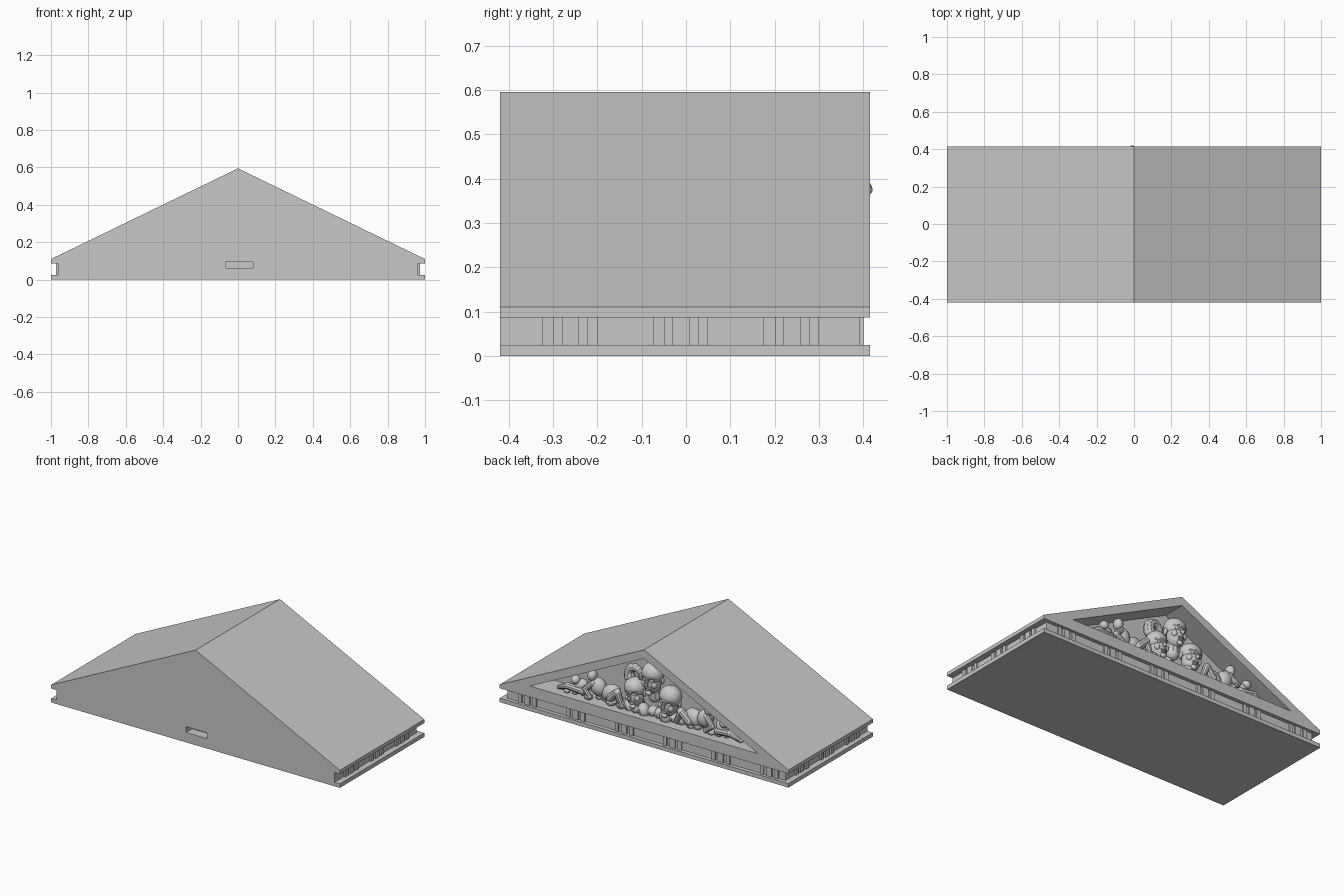
import bpy, bmesh, math, random
from mathutils import Matrix, Vector

if "Cube" in bpy.data.objects:
    bpy.data.objects.remove(bpy.data.objects["Cube"], do_unlink=True)

random.seed(4)
stone = bpy.data.materials.new("grey stone")
stone.use_nodes = True
colour = (0.58, 0.58, 0.58, 1)
stone.diffuse_color = colour
stone.node_tree.nodes["Principled BSDF"].inputs["Base Color"].default_value = colour


def finish(name, bm, smooth=False):
    bmesh.ops.recalc_face_normals(bm, faces=bm.faces)
    mesh = bpy.data.meshes.new(name)
    bm.to_mesh(mesh)
    bm.free()
    mesh.materials.append(stone)
    ob = bpy.data.objects.new(name, mesh)
    bpy.context.collection.objects.link(ob)
    if smooth:
        bpy.ops.object.select_all(action="DESELECT")
        ob.select_set(True)
        bpy.context.view_layer.objects.active = ob
        bpy.ops.object.shade_smooth_by_angle(angle=math.radians(35))
    return ob


def box(bm, x0, x1, y0, y1, z0, z1):
    m = Matrix.Translation(((x0 + x1) / 2, (y0 + y1) / 2, (z0 + z1) / 2))
    bmesh.ops.create_cube(bm, size=1, matrix=m @ Matrix.Diagonal((x1 - x0, y1 - y0, z1 - z0, 1)))


def prism(bm, profile, y0, y1):
    face = bm.faces.new([bm.verts.new((x, y0, z)) for x, z in profile])
    out = bmesh.ops.extrude_face_region(bm, geom=[face])["geom"]
    bmesh.ops.translate(bm, vec=(0, y1 - y0, 0),
                        verts=[v for v in out if isinstance(v, bmesh.types.BMVert)])


def ball(bm, loc, size, tilt=0, seg=14):
    m = Matrix.Translation(loc) @ Matrix.Rotation(tilt, 4, "Y") @ Matrix.Diagonal((*size, 1))
    bmesh.ops.create_uvsphere(bm, u_segments=seg, v_segments=seg // 2 + 2, radius=1, matrix=m)


def limb(bm, points, radii):
    # Tapered rods with rounded joints
    pts = [Vector(p) for p in points]
    for i, p in enumerate(pts):
        ball(bm, p, (radii[i],) * 3, seg=10)
        if i:
            d = p - pts[i - 1]
            m = Matrix.Translation((p + pts[i - 1]) / 2) @ d.to_track_quat("Z", "Y").to_matrix().to_4x4()
            bmesh.ops.create_cone(bm, cap_ends=True, segments=10, radius1=radii[i - 1],
                                  radius2=radii[i], depth=d.length, matrix=m)


def cut(target, cutter):
    mod = target.modifiers.new("cut", "BOOLEAN")
    mod.operation = "DIFFERENCE"
    mod.solver = "EXACT"
    mod.object = cutter
    bpy.ops.object.select_all(action="DESELECT")
    target.select_set(True)
    bpy.context.view_layer.objects.active = target
    bpy.ops.object.modifier_apply(modifier=mod.name)
    bpy.data.objects.remove(cutter, do_unlink=True)


# Gabled block
FRONT, BACK = -0.42, 0.415
LOW, HIGH = 0.025, 0.087
FRIEZE_X, FRIEZE_Y = 0.962, 0.391
bm = bmesh.new()
prism(bm, [(-1, 0), (1, 0), (1, 0.11), (0, 0.595), (-1, 0.11)], FRONT, BACK)
body = finish("gabled_block", bm)

# Frieze channel around the sides and back
bm = bmesh.new()
prism(bm, [(-1.2, LOW), (1.2, LOW), (1.2, HIGH), (-1.2, HIGH)], FRIEZE_Y, 0.6)
cut(body, finish("back_channel_cutter", bm))
for s in (-1, 1):
    bm = bmesh.new()
    box(bm, *sorted((s * FRIEZE_X, s * 1.2)), -0.6, 0.6, LOW, HIGH)
    cut(body, finish("side_channel_cutter", bm))

# Triangular niche in the back
NICHE = 0.27
FLOOR = 0.156
bm = bmesh.new()
prism(bm, [(-0.79, FLOOR), (0.79, FLOOR), (0, 0.54)], NICHE, 0.6)
cut(body, finish("niche_cutter", bm))

# Hanging slot in the front
bm = bmesh.new()
box(bm, -0.065, 0.08, -0.6, FRONT + 0.06, 0.062, 0.098)
cut(body, finish("slot_cutter", bm))

# Triple upright bars along the frieze
BARS = [(-0.0625, -0.0355), (-0.0175, 0.0205), (0.0395, 0.0625)]
bm = bmesh.new()
for i in range(6):
    c = 0.82 - i * 0.335
    for a, b in BARS:
        box(bm, c + a, c + b, FRIEZE_Y - 0.005, FRIEZE_Y + 0.009, LOW, HIGH)
finish("back_frieze_bars", bm)
for s, side in ((1, "left"), (-1, "right")):
    bm = bmesh.new()
    for c in (-0.2625, -0.0125, 0.2375):
        for a, b in BARS:
            box(bm, *sorted((s * (FRIEZE_X - 0.005), s * (FRIEZE_X + 0.011))), c + a, c + b, LOW, HIGH)
    finish(side + "_frieze_bars", bm)


# Carved heads
def head(name, x, y, z, k=1.0, tilt=0.0):
    bm = bmesh.new()
    ball(bm, (0, 0, 0.03), (0.068, 0.062, 0.064), seg=20)      # skull
    ball(bm, (0, 0.008, -0.02), (0.055, 0.05, 0.072), seg=18)  # jaw
    ball(bm, (0, 0.046, -0.078), (0.02, 0.014, 0.015))         # chin
    limb(bm, [(0, 0.058, 0.014), (0, 0.069, -0.02)], [0.008, 0.012])  # nose
    for dz, w in ((-0.045, 0.021), (-0.056, 0.018)):           # lips
        ball(bm, (0, 0.05, dz), (w, 0.012, 0.006))
    for s in (-1, 1):
        limb(bm, [(s * 0.01, 0.056, 0.02), (s * 0.042, 0.043, 0.02)], [0.009, 0.007])  # brow
        ball(bm, (s * 0.025, 0.05, 0.004), (0.013, 0.009, 0.008))   # eye
        ball(bm, (s * 0.034, 0.037, -0.026), (0.017, 0.018, 0.02))  # cheek
        ball(bm, (s * 0.064, -0.005, -0.005), (0.008, 0.014, 0.022))  # ear
    limb(bm, [(0, -0.015, -0.05), (0, -0.02, -0.12)], [0.036, 0.04])  # neck
    m = Matrix.Translation((x, y, z)) @ Matrix.Rotation(tilt, 4, "Y") @ Matrix.Scale(k, 4)
    bmesh.ops.transform(bm, matrix=m, verts=bm.verts)
    finish(name, bm, True)


head("upper_head", -0.01, 0.34, 0.395)
head("lower_left_head", 0.115, 0.335, 0.272, 0.95, 0.15)
head("lower_right_head", -0.125, 0.335, 0.28, 1.0, -0.12)

# Thick curled horn beside the upper head
bm = bmesh.new()
arc = [math.radians(-30 + 25 * i) for i in range(10)]
limb(bm, [(0.125 + 0.042 * math.cos(a), 0.325, 0.375 + 0.042 * math.sin(a)) for a in arc],
     [0.033 - 0.002 * i for i in range(10)])
finish("curled_horn", bm, True)

# Draped mass under the heads
bm = bmesh.new()
for i in range(9):
    x = -0.2 + i * 0.05
    ball(bm, (x, 0.315 + random.uniform(0, 0.03), FLOOR + 0.02),
         (0.035, 0.04, 0.03 + random.uniform(0, 0.02)), random.uniform(-0.6, 0.6), 10)
finish("draped_base", bm, True)


# Reclining figures filling the narrow ends
def figure(name, s):
    bm = bmesh.new()
    y = 0.335
    ball(bm, (s * 0.29, y - 0.01, 0.215), (0.065, 0.045, 0.05), s * 0.5)   # hips
    ball(bm, (s * 0.37, y, 0.235), (0.05, 0.042, 0.058), s * 0.4)         # chest
    ball(bm, (s * 0.405, y + 0.01, 0.3), (0.028, 0.032, 0.034))           # head
    limb(bm, [(s * 0.27, y + 0.02, 0.2), (s * 0.22, y + 0.03, 0.25), (s * 0.19, y + 0.03, 0.18)],
         [0.028, 0.022, 0.016])
    limb(bm, [(s * 0.39, y + 0.02, 0.26), (s * 0.44, y + 0.035, 0.215), (s * 0.4, y + 0.045, 0.18)],
         [0.02, 0.016, 0.013])
    finish(name, bm, True)

    # Second, smaller figure and rubble toward the corner
    bm = bmesh.new()
    ball(bm, (s * 0.49, y, 0.215), (0.045, 0.036, 0.036), s * 0.5)
    ball(bm, (s * 0.515, y + 0.02, 0.248), (0.028, 0.028, 0.026))
    limb(bm, [(s * 0.47, y + 0.02, 0.19), (s * 0.56, y + 0.03, 0.2), (s * 0.63, y + 0.02, 0.172)],
         [0.022, 0.02, 0.013])
    for i in range(8):
        x = 0.27 + i * 0.05
        r = 0.026 - 0.0017 * i
        ball(bm, (s * x, y + random.uniform(-0.02, 0.035), FLOOR + r * 0.7),
             (r * 1.3, r * 1.2, r), random.uniform(-1, 1), 8)
    finish(name + "_corner", bm, True)


figure("left_reclining_figure", 1)
figure("right_reclining_figure", -1)
